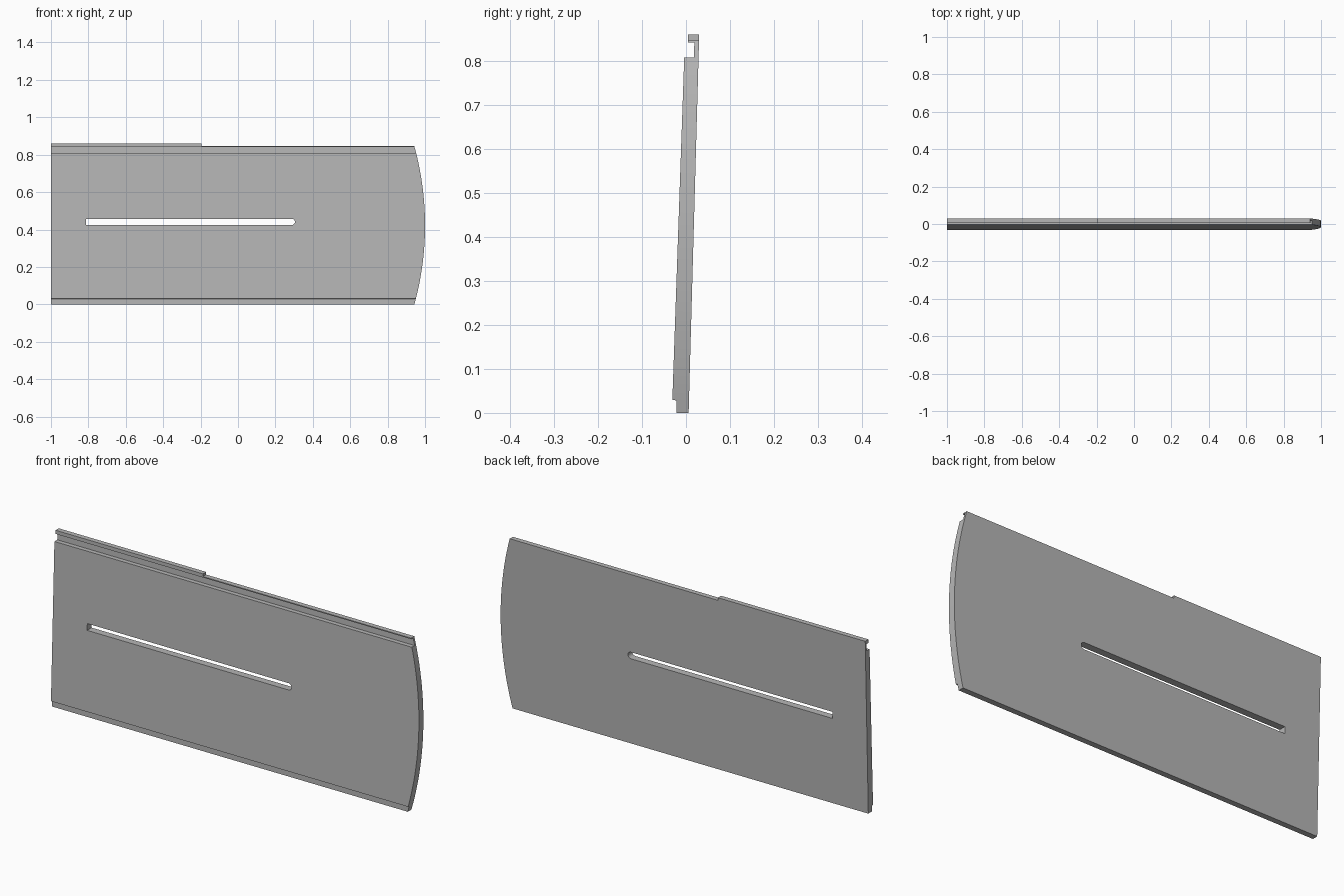
import bpy, bmesh, math
from mathutils import Vector

cube = bpy.data.objects.get("Cube")
if cube:
    bpy.data.objects.remove(cube)

grey = bpy.data.materials.new("light grey")
grey.use_nodes = True
colour = (0.47, 0.47, 0.47, 1)
grey.diffuse_color = colour
grey.node_tree.nodes["Principled BSDF"].inputs["Base Color"].default_value = colour


def prism(name, points, direction):
    """Closed solid made by sweeping a flat outline along a direction."""
    bm = bmesh.new()
    face = bm.faces.new([bm.verts.new(p) for p in points])
    swept = bmesh.ops.extrude_face_region(bm, geom=[face])["geom"]
    verts = [g for g in swept if isinstance(g, bmesh.types.BMVert)]
    bmesh.ops.translate(bm, verts=verts, vec=Vector(direction))
    bmesh.ops.recalc_face_normals(bm, faces=bm.faces)
    mesh = bpy.data.meshes.new(name)
    bm.to_mesh(mesh)
    bm.free()
    mesh.materials.append(grey)
    obj = bpy.data.objects.new(name, mesh)
    bpy.context.collection.objects.link(obj)
    return obj


def cut(target, cutter, operation):
    """Apply a boolean, then discard the cutter."""
    cutter.hide_render = True
    mod = target.modifiers.new("cut", "BOOLEAN")
    mod.operation = operation
    mod.solver = "EXACT"
    mod.object = cutter
    bpy.context.view_layer.objects.active = target
    bpy.ops.object.modifier_apply(modifier=mod.name)
    bpy.data.objects.remove(cutter)


# Leaning panel: side profile (y, z) with bottom rebate and hooked top edge
profile = [(-0.022, 0), (0.006, 0), (0.03, 0.86), (0.005, 0.86), (0.005, 0.842),
           (0.019, 0.842), (0.018, 0.808), (-0.004, 0.808), (-0.031, 0.03), (-0.022, 0.028)]
panel = prism("panel", [(-1, y, z) for y, z in profile], (2.1, 0, 0))

# Front outline: bowed end and a hook that is taller on one part
radius, mid = 1.594, 0.422
start, end = -0.31, math.asin((0.847 - mid) / radius)
steps = 28
arc = []
for i in range(steps + 1):
    a = start + (end - start) * i / steps
    arc.append((1 - radius + radius * math.cos(a), mid + radius * math.sin(a)))
outline = [(-1.1, arc[0][1])] + arc + [(-0.195, 0.847), (-0.195, 0.95), (-1.1, 0.95)]
cut(panel, prism("outline_cutter", [(x, -0.2, z) for x, z in outline], (0, 0.4, 0)), "INTERSECT")

# Long slot, square at one end and rounded at the other
half, centre = 0.0165, 0.441
slot = [(-0.812, centre + half), (-0.812, centre - half)]
for i in range(9):
    a = math.pi * (i / 8 - 0.5)
    slot.append((0.288 + half * math.cos(a), centre + half * math.sin(a)))
cut(panel, prism("slot_cutter", [(x, -0.2, z) for x, z in slot], (0, 0.4, 0)), "DIFFERENCE")

# Smooth the curved ends, keep the edges crisp
bpy.ops.object.select_all(action="DESELECT")
panel.select_set(True)
bpy.context.view_layer.objects.active = panel
bpy.ops.object.shade_smooth_by_angle(angle=math.radians(25))
